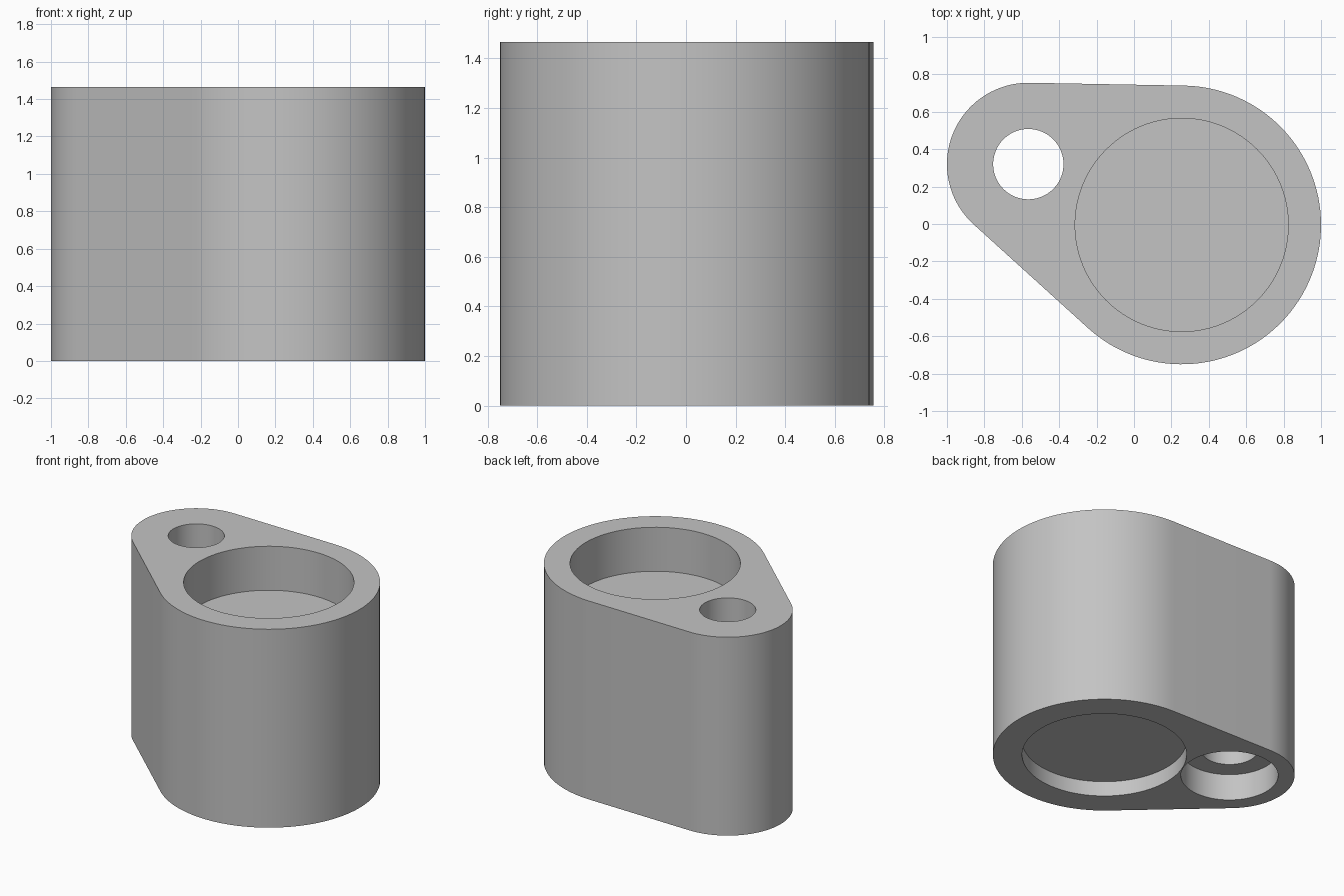
import bpy, bmesh, math

if "Cube" in bpy.data.objects:
    bpy.data.objects.remove(bpy.data.objects["Cube"], do_unlink=True)

HEIGHT = 1.465
BIG, BIG_R = (0.255, -0.005), 0.745
SMALL, SMALL_R = (-0.565, 0.32), 0.435

grey = bpy.data.materials.new("plain grey")
grey.use_nodes = True
grey.diffuse_color = (0.55, 0.55, 0.55, 1)
grey.node_tree.nodes["Principled BSDF"].inputs["Base Color"].default_value = grey.diffuse_color


def arc(centre, radius, start, end, steps):
    angles = [start + (end - start) * i / steps for i in range(steps + 1)]
    return [(centre[0] + radius * math.cos(a), centre[1] + radius * math.sin(a)) for a in angles]


def prism(name, outline, z0, z1):
    """Extrude a closed outline from z0 to z1."""
    bm = bmesh.new()
    face = bm.faces.new([bm.verts.new((x, y, z0)) for x, y in outline])
    top = bmesh.ops.extrude_face_region(bm, geom=[face])["geom"]
    verts = [v for v in top if isinstance(v, bmesh.types.BMVert)]
    bmesh.ops.translate(bm, verts=verts, vec=(0, 0, z1 - z0))
    bmesh.ops.recalc_face_normals(bm, faces=bm.faces)
    mesh = bpy.data.meshes.new(name)
    bm.to_mesh(mesh)
    bm.free()
    mesh.materials.append(grey)
    obj = bpy.data.objects.new(name, mesh)
    bpy.context.collection.objects.link(obj)
    return obj


# Body: two round ends joined by tangent walls
dx, dy = SMALL[0] - BIG[0], SMALL[1] - BIG[1]
axis = math.atan2(dy, dx)
spread = math.acos((BIG_R - SMALL_R) / math.hypot(dx, dy))
outline = arc(SMALL, SMALL_R, axis - spread, axis + spread, 48)
outline += arc(BIG, BIG_R, axis + spread, axis - spread + 2 * math.pi, 80)
body = prism("body", outline, 0, HEIGHT)

# Round recesses: name, centre, radius, bottom, top
recesses = [
    ("top_pocket", BIG, 0.57, HEIGHT - 0.325, HEIGHT + 0.1),
    ("bottom_pocket", BIG, 0.55, -0.1, 0.11),
    ("through_hole", SMALL, 0.188, -0.1, HEIGHT + 0.1),
    ("counterbore", SMALL, 0.325, -0.1, 0.195),
]
bpy.context.view_layer.objects.active = body
for name, centre, radius, z0, z1 in recesses:
    cutter = prism(name + "_cutter", arc(centre, radius, 0, 2 * math.pi, 96)[:-1], z0, z1)
    cutter.hide_render = True
    cut = body.modifiers.new(name, "BOOLEAN")
    cut.operation, cut.solver, cut.object = "DIFFERENCE", "EXACT", cutter
    bpy.ops.object.modifier_apply(modifier=cut.name)
    bpy.data.objects.remove(cutter, do_unlink=True)

# Smooth walls, crisp rims
bpy.ops.object.select_all(action="DESELECT")
body.select_set(True)
bpy.ops.object.shade_smooth_by_angle(angle=math.radians(30))
